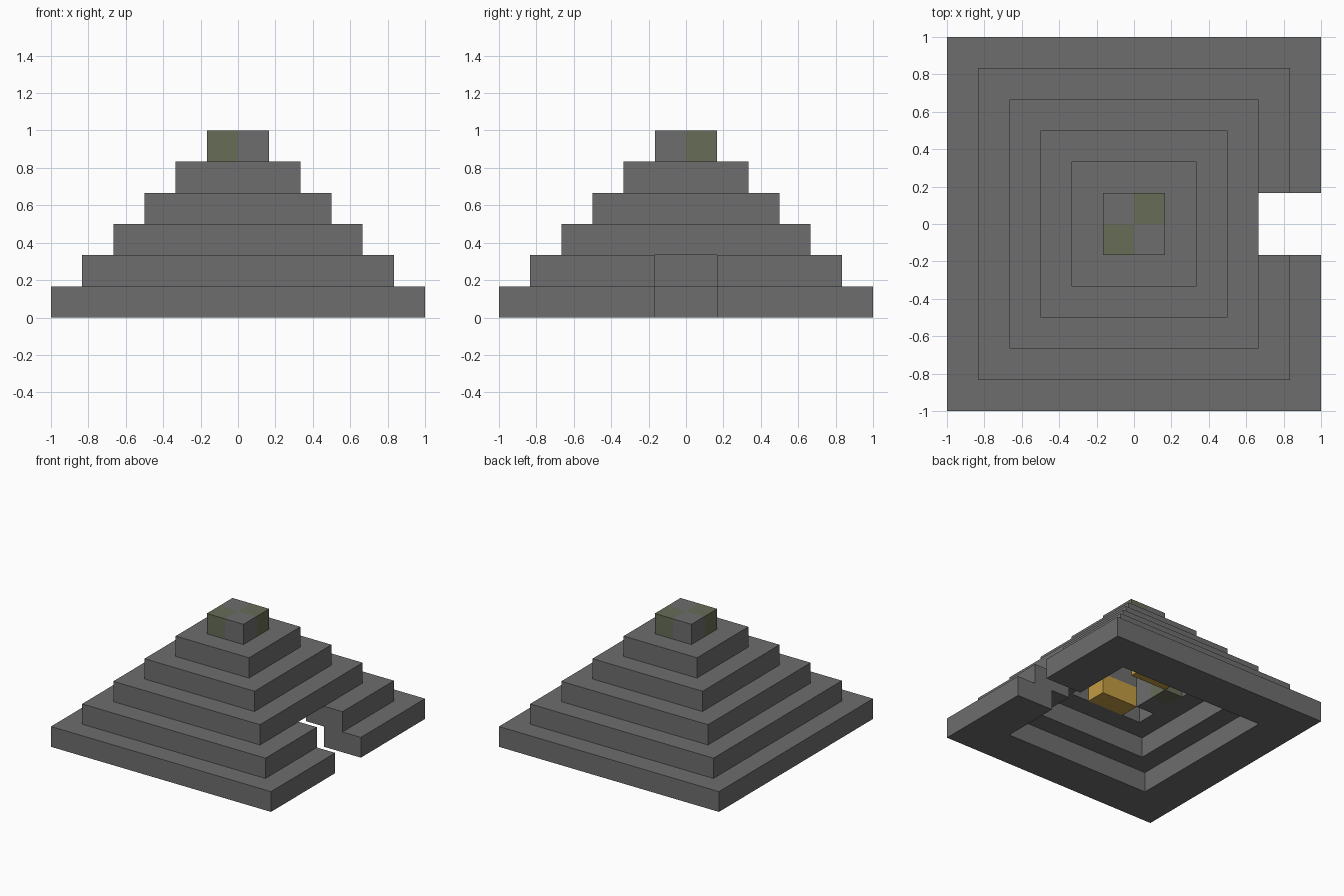
import bpy
import bmesh
from mathutils import Vector

CELL = 1 / 6     # one block
HALF = 6         # half width of the base, in blocks
LEVELS = 6

old = bpy.data.objects.get("Cube")
if old:
    bpy.data.objects.remove(old, do_unlink=True)


def make_material(name, rgb):
    mat = bpy.data.materials.new(name)
    mat.use_nodes = True
    color = (*rgb, 1)
    mat.diffuse_color = color
    bsdf = next(n for n in mat.node_tree.nodes if n.type == 'BSDF_PRINCIPLED')
    bsdf.inputs["Base Color"].default_value = color
    bsdf.inputs["Roughness"].default_value = 0.9
    return mat


stone = make_material("stone_grey", (0.155, 0.155, 0.155))
moss = make_material("mossy_stone", (0.135, 0.15, 0.095))
gold = make_material("gold", (0.55, 0.33, 0.055))


def build_blocks(name, cells, materials, pick=lambda c: 0):
    """Skin a set of unit blocks with outside faces only, then merge flat areas."""
    bm = bmesh.new()
    cells = set(cells)
    for cell in cells:
        center = Vector(cell) + Vector((0.5, 0.5, 0.5))
        for axis in range(3):
            for sign in (-1, 1):
                n = Vector((0, 0, 0))
                n[axis] = sign
                if tuple(int(a + b) for a, b in zip(cell, n)) in cells:
                    continue
                u = Vector((0, 0, 0))
                u[(axis + 1) % 3] = 0.5
                v = n.cross(u)
                mid = center + n / 2
                corners = (mid - u - v, mid + u - v, mid + u + v, mid - u + v)
                face = bm.faces.new([bm.verts.new(p * CELL) for p in corners])
                face.material_index = pick(cell)
    bmesh.ops.remove_doubles(bm, verts=bm.verts, dist=0.001)
    bmesh.ops.dissolve_limit(bm, angle_limit=0.01, verts=bm.verts,
                             edges=bm.edges, delimit={'MATERIAL'})
    mesh = bpy.data.meshes.new(name)
    bm.to_mesh(mesh)
    bm.free()
    for mat in materials:
        mesh.materials.append(mat)
    obj = bpy.data.objects.new(name, mesh)
    bpy.context.collection.objects.link(obj)
    return obj


def box(xs, ys, zs):
    return [(x, y, z) for x in range(*xs) for y in range(*ys) for z in range(*zs)]


def in_shell(cell):
    """Hollow steps: every level is one block smaller inside and out."""
    x, y, z = cell
    reach = max(abs(x + 0.5), abs(y + 0.5))
    return HALF - 2 - z < reach < HALF - z


# Stepped hollow walls with a doorway on the right-hand view side
doorway = set(box((0, HALF), (-1, 1), (0, 2)))
everything = box((-HALF, HALF), (-HALF, HALF), (0, LEVELS - 1))
build_blocks("stepped_walls",
             [c for c in everything if in_shell(c) and c not in doorway], [stone])

# Checkered cap block
build_blocks("checkered_cap", box((-1, 1), (-1, 1), (LEVELS - 1, LEVELS)),
             [stone, moss], lambda c: int(c[0] == c[1]))

# Gold blocks on the chamber's two side walls
for name, y in (("front_gold", -2), ("back_gold", 1)):
    build_blocks(name, box((-1, 1), (y, y + 1), (2, 3)), [gold])

# Stone and mossy blocks facing the doorway
build_blocks("chamber_end_blocks", box((-2, -1), (-1, 1), (2, 3)),
             [stone, moss], lambda c: int(c[1] == 0))
